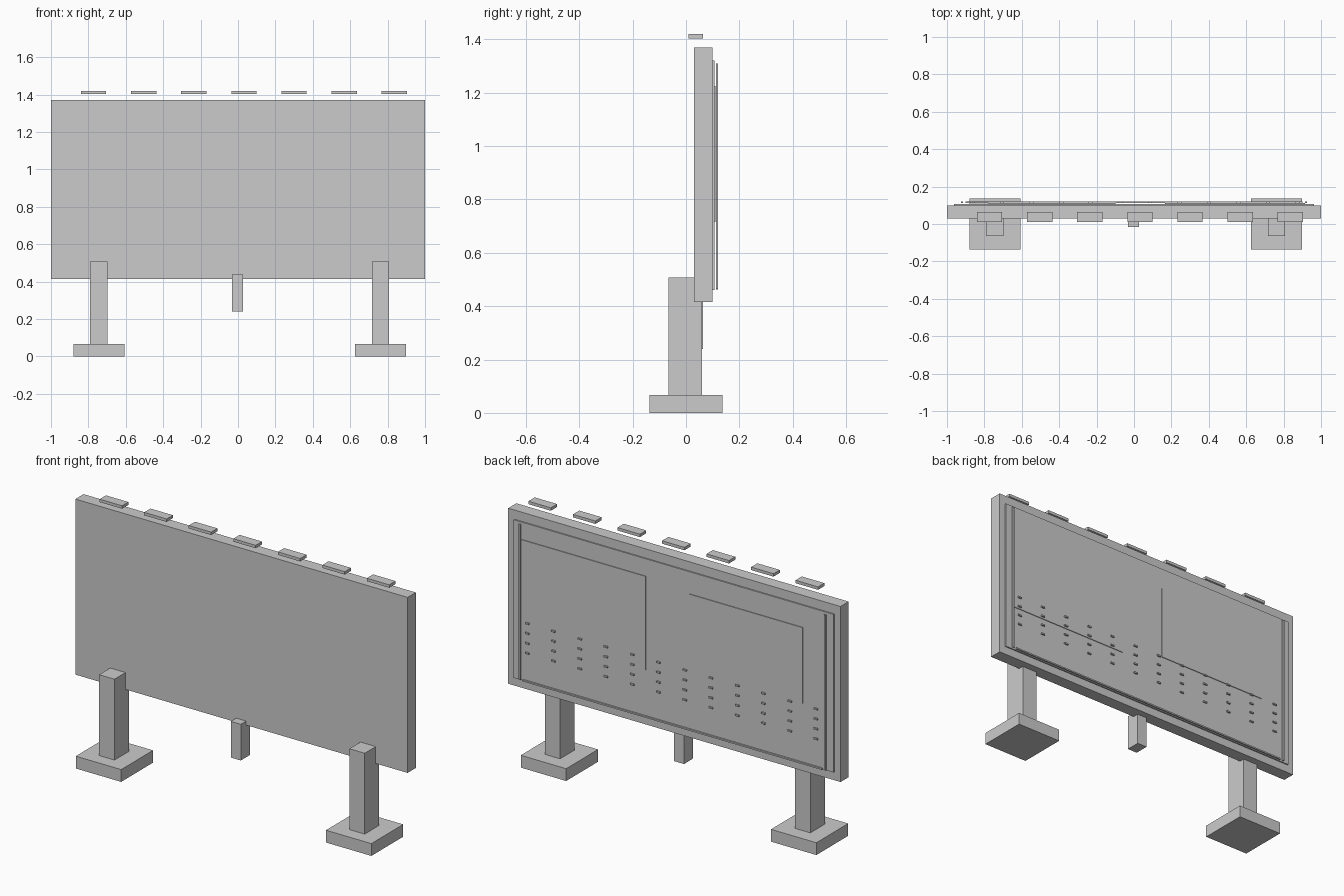
import bpy

old = bpy.data.objects.get("Cube")
if old:
    bpy.data.objects.remove(old, do_unlink=True)

# One flat grey for the whole billboard
grey = bpy.data.materials.new("light_grey")
grey.use_nodes = True
colour = (0.6, 0.6, 0.6, 1)
grey.diffuse_color = colour
grey.node_tree.nodes["Principled BSDF"].inputs["Base Color"].default_value = colour


def box(name, x, y, z):
    """Box spanning the given (min, max) range on each axis."""
    bpy.ops.mesh.primitive_cube_add(size=1, location=[sum(r) / 2 for r in (x, y, z)])
    obj = bpy.context.object
    obj.name = name
    obj.scale = [r[1] - r[0] for r in (x, y, z)]
    bpy.ops.object.transform_apply(location=False, rotation=False, scale=True)
    obj.data.materials.append(grey)
    return obj


def around(centre, width):
    return (centre - width / 2, centre + width / 2)


# Board and its supports
box("board", (-1, 1), (0.03, 0.1), (0.415, 1.37))
for side, x in (("right", -0.744), ("left", 0.762)):
    box(side + "_footing", around(x, 0.273), (-0.137, 0.137), (0, 0.067))
    box(side + "_post", around(x, 0.092), (-0.065, 0.06), (0.067, 0.507))
box("middle_support", around(-0.002, 0.06), (-0.016, 0.063), (0.24, 0.437))

# Row of lamps floating above the top edge
for i in range(7):
    box(f"lamp_{i + 1}", around(-0.772 + 0.268 * i, 0.135), (0.01, 0.064), (1.404, 1.42))

# Back plate with two posters
box("back_plate", (-0.963, 0.963), (0.1, 0.107), (0.46, 1.32))
box("large_poster", (0.167, 0.914), (0.107, 0.111), (0.715, 1.226))
box("small_poster", (-0.778, -0.098), (0.107, 0.111), (0.787, 1.2))

# Thin trim rods
rod_y = (0.112, 0.12)
for side, x in (("right", -0.92), ("left", 0.92)):
    box(side + "_trim", around(x, 0.01), rod_y, (0.465, 1.31))
box("bottom_trim", (-0.9, 0.9), rod_y, around(0.466, 0.008))

# Grid of small dashes
for row in range(4):
    for col in range(12):
        box(f"dash_{row + 1}_{col + 1}", around(-0.863 + 0.158 * col, 0.022),
            rod_y, around(0.62 + 0.054 * row, 0.008))
